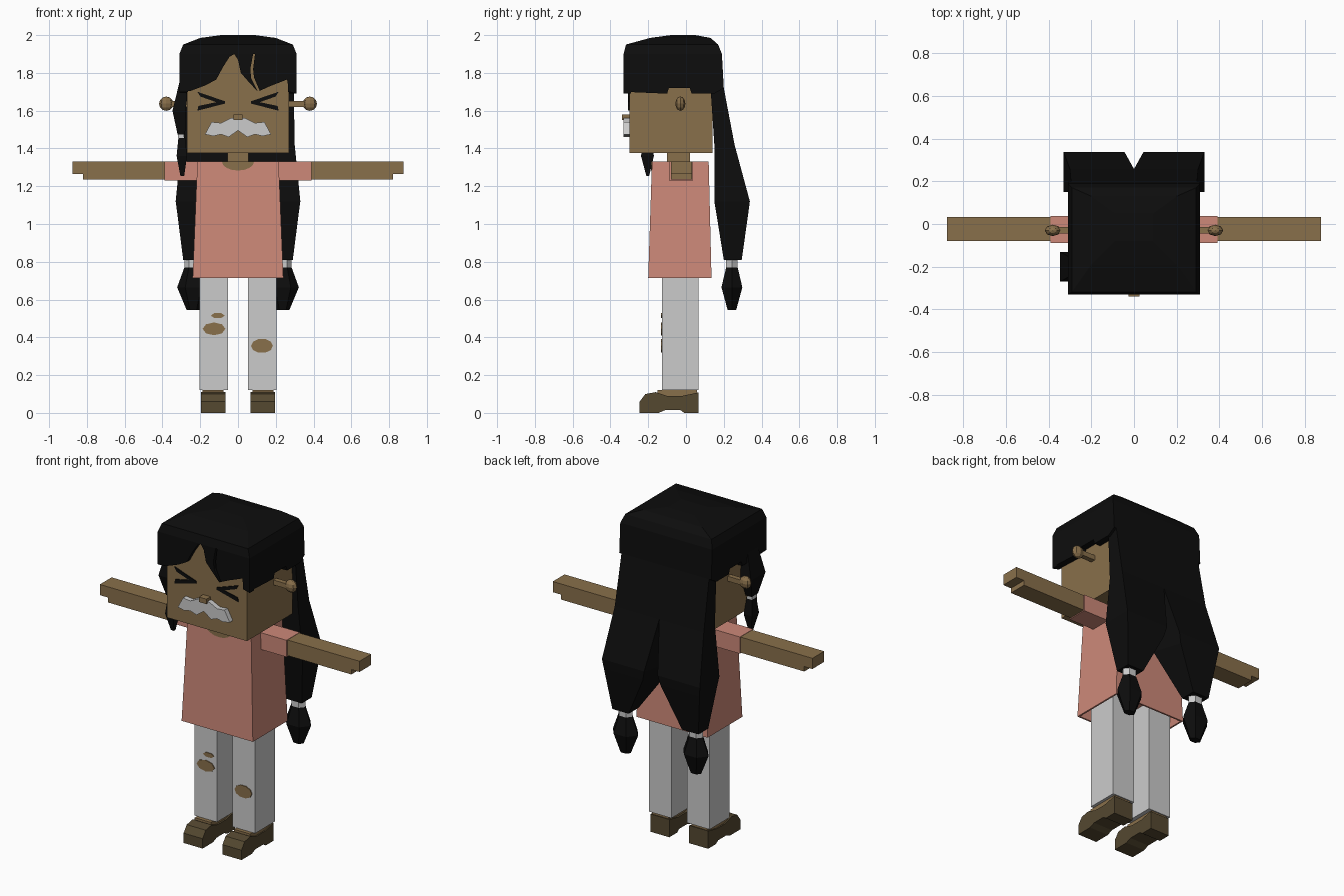
import bpy, bmesh, math
from mathutils import Vector

default_cube = bpy.data.objects.get("Cube")
if default_cube:
    bpy.data.objects.remove(default_cube, do_unlink=True)


def material(name, red, green, blue):
    mat = bpy.data.materials.new(name)
    mat.use_nodes = True
    color = (red, green, blue, 1)
    mat.diffuse_color = color
    mat.node_tree.nodes["Principled BSDF"].inputs["Base Color"].default_value = color
    return mat


skin = material("warm_skin", .25, .16, .07)
black = material("hair_black", .004, .004, .004)
coral = material("shirt_coral", .61, .25, .19)
pale = material("pale_grey", .6, .6, .6)
brown = material("shoe_brown", .09, .065, .03)


def finish(name, bm, mat):
    bmesh.ops.recalc_face_normals(bm, faces=bm.faces)
    mesh = bpy.data.meshes.new(name)
    bm.to_mesh(mesh)
    bm.free()
    mesh.materials.append(mat)
    obj = bpy.data.objects.new(name, mesh)
    bpy.context.collection.objects.link(obj)


def loft(name, mat, rings, side=1):
    """Skin equal-sized point rings and cap both ends; side -1 mirrors in x."""
    bm = bmesh.new()
    loops = [[bm.verts.new((x * side, y, z)) for x, y, z in ring] for ring in rings]
    count = len(loops[0])
    for low, high in zip(loops, loops[1:]):
        for i in range(count):
            following = (i + 1) % count
            bm.faces.new((low[i], low[following], high[following], high[i]))
    bm.faces.new(loops[0])
    bm.faces.new(loops[-1])
    finish(name, bm, mat)


def rect(z, x, y, notch=0):
    """Horizontal rectangle; notch pulls its inner back corner outward."""
    (inner, outer), (front, back) = x, y
    return [(inner, front, z), (outer, front, z), (outer, back, z), (inner + notch, back, z)]


def centred(z, half_width, front, back):
    return rect(z, (-half_width, half_width), (front, back))


def box(name, mat, x, y, z, side=1):
    loft(name, mat, [rect(height, x, y) for height in z], side)


def oval(radius_u, radius_v, sides, u=0, v=0):
    turns = [math.tau * i / sides for i in range(sides)]
    return [(u + radius_u * math.cos(t), v + radius_v * math.sin(t)) for t in turns]


def front_plate(name, mat, outline, front, back, side=1):
    """Outline in x and z, given depth along y."""
    loft(name, mat, [[(x, y, z) for x, z in outline] for y in (front, back)], side)


def side_slab(name, mat, outline, inner, outer, side=1):
    """Outline in y and z, given width along x."""
    loft(name, mat, [[(x, y, z) for y, z in outline] for x in (inner, outer)], side)


def mirrored(half):
    """Close a half outline that starts and ends on the middle line."""
    return half + [(-x, z) for x, z in reversed(half[1:-1])]


# Shared levels
face_front, face_back = -.3, .14
hair_front, hair_back = -.33, .19
fringe_top = 1.9
hem, shoulder = .715, 1.33
ankle = .12

# Head, neck and face
box("head", skin, x=(-.27, .27), y=(face_front, face_back), z=(1.375, fringe_top))
box("neck", skin, x=(-.055, .055), y=(-.1, .02), z=(1.3, 1.4))
box("nose", skin, x=(-.025, .025), y=(-.34, face_front), z=(1.55, 1.58))
moustache = mirrored([(0, 1.565), (.04, 1.56), (.09, 1.535), (.14, 1.54), (.175, 1.475),
                      (.13, 1.465), (.09, 1.475), (.05, 1.46), (0, 1.495)])
front_plate("moustache", pale, moustache, hair_front, face_front)

# Shirt with a hollow hem, and its neckline
loft("shirt", coral, [
    centred(.8, half_width=.21, front=-.17, back=.11),
    centred(hem, half_width=.23, front=-.19, back=.125),
    centred(hem, half_width=.24, front=-.2, back=.135),
    centred(shoulder, half_width=.215, front=-.18, back=.12)])
neckline = [(x, min(z, shoulder)) for x, z in oval(.085, .047, sides=16, v=shoulder)]
front_plate("neckline", skin, neckline[8:] + neckline[:1], front=-.185, back=-.18)

# Outlines of the paired parts
eye_tip, eye_height = .07, 1.645
eye = [(eye_tip, eye_height + .005), (.215, 1.7), (.2, 1.675), (.115, eye_height),
       (.21, 1.625), (.215, 1.6), (eye_tip, eye_height - .008)]
arm = [(.38, 1.235), (.82, 1.235), (.82, 1.265), (.875, 1.265),
       (.875, shoulder), (.38, shoulder)]
shoe = [(-.245, 0), (-.145, 0), (-.11, .015), (-.03, .015), (-.01, 0), (.065, 0),
        (.065, .108), (-.02, .09), (-.1, .09), (-.16, .11), (-.215, .1), (-.245, .06)]
hair_side = [(hair_front, 1.7), (-.1, 1.69), (-.09, 1.72), (.02, 1.72), (.03, 1.69),
             (.15, 1.69), (.2, 1.72), (hair_back, fringe_top), (hair_front, fringe_top)]


def tail_ring(z, radius):
    """Six-sided section around the axis of a hanging tail."""
    return [(x, y, z) for x, y in oval(radius, radius * .75, sides=6, u=.237, v=.243)]


for side, label in ((1, "left_"), (-1, "right_")):
    front_plate(label + "eye", black, eye, face_front - .006, face_front, side)

    # Ear stalk and knob
    box(label + "ear_stalk", skin, x=(.26, .36), y=(-.045, -.015), z=(1.62, 1.65), side=side)
    bm = bmesh.new()
    bmesh.ops.create_uvsphere(bm, u_segments=8, v_segments=6, radius=.038)
    bmesh.ops.scale(bm, vec=Vector((1, .7, 1)), verts=bm.verts)
    bmesh.ops.translate(bm, vec=Vector((.38 * side, -.03, 1.637)), verts=bm.verts)
    finish(label + "ear_knob", bm, skin)

    # Arm with stepped fingertips, and sleeve
    front_plate(label + "arm", skin, arm, front=-.08, back=.033, side=side)
    box(label + "sleeve", coral, x=(.2, .39), y=(-.09, .038), z=(1.23, shoulder + .002), side=side)

    # Leg, foot and shoe
    box(label + "leg", pale, x=(.053, .205), y=(-.127, .065), z=(ankle, .8), side=side)
    box(label + "foot", skin, x=(.078, .187), y=(-.15, .058), z=(.05, ankle), side=side)
    side_slab(label + "shoe", brown, shoe, inner=.067, outer=.195, side=side)

    # Hair side panel and long back tail
    side_slab(label + "hair_side", black, hair_side, inner=.265, outer=.31, side=side)
    loft(label + "back_tail", black, [
        rect(fringe_top, x=(0, .305), y=(.1, hair_back)),
        rect(1.72, x=(0, .295), y=(.13, .2)),
        rect(1.42, x=(0, .3), y=(.15, .257)),
        rect(1.12, x=(0, .33), y=(.15, .338), notch=.045),
        rect(1.06, x=(.005, .322), y=(.16, .33), notch=.055),
        rect(.81, x=(.18, .29), y=(.2, .295))], side)
    loft(label + "tail_tie", pale, [tail_ring(.76, .047), tail_ring(.82, .047)], side)
    loft(label + "tail_tip", black, [
        tail_ring(.545, .035), tail_ring(.665, .085), tail_ring(.775, .045)], side)

# Hair crown
loft("hair_crown", black, [
    centred(fringe_top, half_width=.31, front=hair_front, back=hair_back),
    centred(1.95, half_width=.29, front=-.318, back=.17),
    centred(1.985, half_width=.2, front=-.19, back=.13),
    centred(2, half_width=.09, front=-.08, back=.05)])

# Fringe locks hanging over the forehead
fringe_locks = {
    "right_fringe": [(-.31, fringe_top), (-.3, 1.7), (-.25, 1.705), (-.17, 1.735),
                     (-.115, 1.765), (-.08, 1.83), (-.045, 1.885), (-.02, fringe_top)],
    "middle_fringe": [(-.02, fringe_top), (0, 1.87), (.015, 1.8), (.05, 1.76), (.105, 1.7),
                      (.07, 1.77), (.065, 1.82), (.08, fringe_top)],
    "left_fringe": [(.09, fringe_top), (.08, 1.82), (.085, 1.775), (.115, 1.705),
                    (.17, 1.73), (.26, 1.765), (.27, 1.7), (.31, 1.69), (.31, fringe_top)],
}
for name, outline in fringe_locks.items():
    front_plate(name, black, outline, hair_front, face_front + .01)

# Tied lock in front of the right ear
loft("side_lock", black, [
    rect(1.75, x=(.27, .31), y=(-.25, -.15)),
    rect(1.6, x=(.275, .347), y=(-.27, -.13)),
    rect(1.475, x=(.28, .32), y=(-.235, -.175))], side=-1)
box("side_lock_tie", pale, x=(.285, .318), y=(-.23, -.18), z=(1.455, 1.48), side=-1)
loft("side_lock_tip", black, [
    rect(1.46, x=(.28, .315), y=(-.225, -.185)),
    rect(1.36, x=(.27, .325), y=(-.238, -.17)),
    rect(1.255, x=(.285, .305), y=(-.21, -.195))], side=-1)

# Torn knees
tears = {
    "right_knee_tear": oval(.06, .034, sides=8, u=-.127, v=.445),
    "right_small_tear": oval(.037, .015, sides=6, u=-.107, v=.515),
    "left_knee_tear": oval(.058, .038, sides=10, u=.127, v=.355),
}
for name, outline in tears.items():
    front_plate(name, skin, outline, front=-.132, back=-.125)
